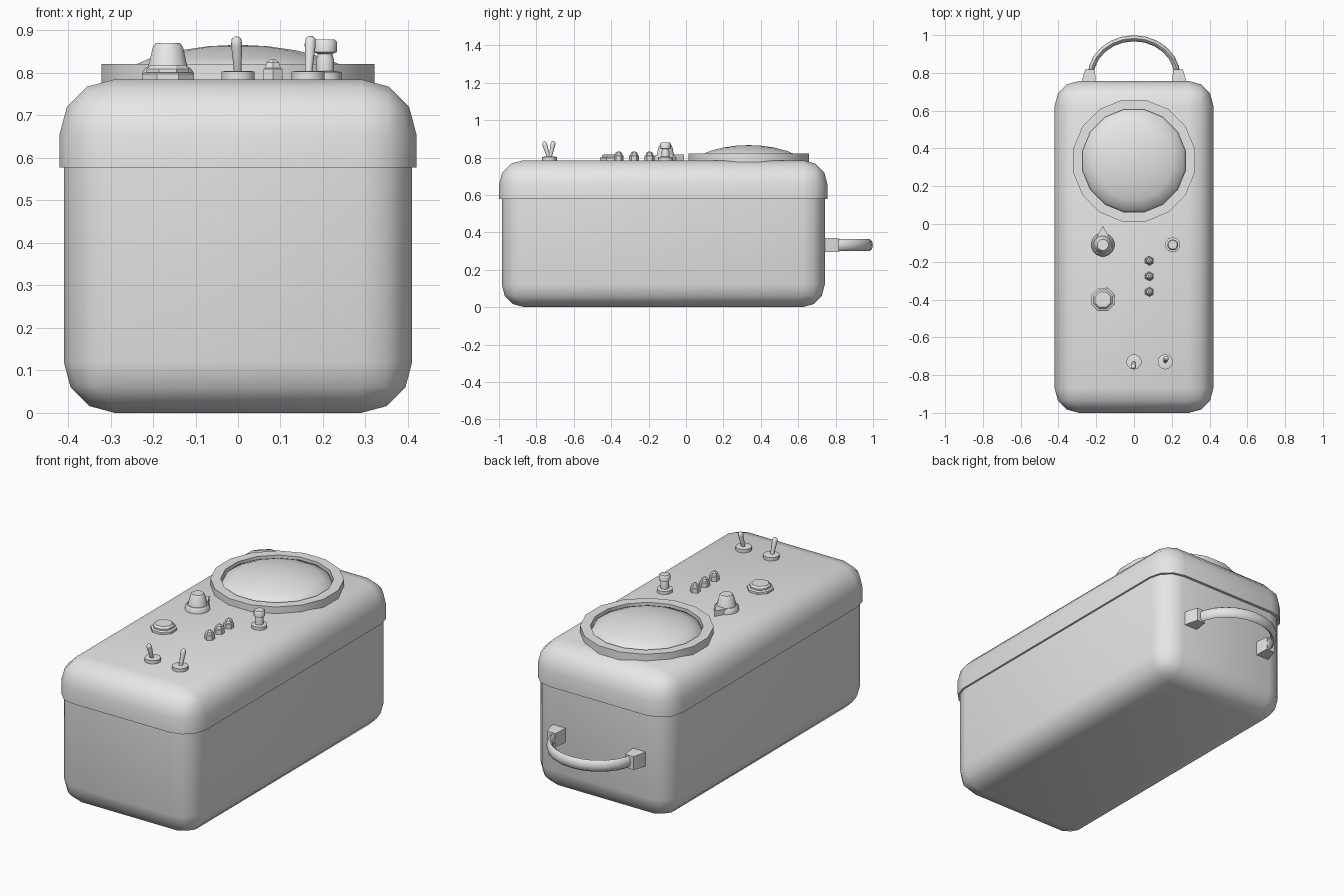
import bpy, bmesh
from math import pi, cos, sin, radians
from mathutils import Matrix, Vector

if "Cube" in bpy.data.objects:
    bpy.data.objects.remove(bpy.data.objects["Cube"], do_unlink=True)

grey = bpy.data.materials.new("plain grey")
grey.use_nodes = True
grey.diffuse_color = (0.8, 0.8, 0.8, 1)
grey.node_tree.nodes["Principled BSDF"].inputs["Base Color"].default_value = (0.8, 0.8, 0.8, 1)

TOP = 0.785  # height of the lid's top face


def finish(bm, name, angle=40):
    bmesh.ops.recalc_face_normals(bm, faces=bm.faces)
    mesh = bpy.data.meshes.new(name)
    bm.to_mesh(mesh)
    bm.free()
    mesh.materials.append(grey)
    ob = bpy.data.objects.new(name, mesh)
    bpy.context.collection.objects.link(ob)
    bpy.ops.object.select_all(action='DESELECT')
    ob.select_set(True)
    bpy.context.view_layer.objects.active = ob
    bpy.ops.object.shade_smooth_by_angle(angle=radians(angle))
    return ob


def rounded_box(name, lo, hi, radius, cut, keep_above):
    """Box with rounded edges, trimmed flat at height cut."""
    lo, hi = Vector(lo), Vector(hi)
    bm = bmesh.new()
    bmesh.ops.create_cube(bm, size=1)
    for v in bm.verts:
        v.co = Vector([(lo[i] + hi[i]) / 2 + v.co[i] * (hi[i] - lo[i]) for i in range(3)])
    bmesh.ops.bevel(bm, geom=bm.edges[:], offset=radius, segments=3, profile=0.5, affect='EDGES')
    res = bmesh.ops.bisect_plane(bm, geom=bm.verts[:] + bm.edges[:] + bm.faces[:],
                                 plane_co=(0, 0, cut), plane_no=(0, 0, 1),
                                 clear_inner=keep_above, clear_outer=not keep_above)
    rim = [e for e in res["geom_cut"] if isinstance(e, bmesh.types.BMEdge)]
    bmesh.ops.contextual_create(bm, geom=rim)
    return finish(bm, name)


def skin(bm, rings, closed=False):
    """Bridge equal rings of points, capping the ends unless closed."""
    loops = [[bm.verts.new(p) for p in ring] for ring in rings]
    n = len(loops[0])
    pairs = list(zip(loops, loops[1:])) + ([(loops[-1], loops[0])] if closed else [])
    for a, b in pairs:
        for i in range(n):
            bm.faces.new((a[i], a[(i + 1) % n], b[(i + 1) % n], b[i]))
    if not closed:
        bm.faces.new(loops[0])
        bm.faces.new(loops[-1])


def lathe(name, x, y, profile, sides, closed=False, tilt=None, z=TOP, angle=40):
    """Turn (radius, height) points about an upright or tilted axis."""
    bm = bmesh.new()
    skin(bm, [[(r * cos((i + .5) * 2 * pi / sides), r * sin((i + .5) * 2 * pi / sides), h)
               for i in range(sides)] for r, h in profile], closed)
    m = Matrix.Translation((x, y, z))
    if tilt:
        m = m @ Vector((0, 0, 1)).rotation_difference(Vector(tilt)).to_matrix().to_4x4()
    bm.transform(m)
    return finish(bm, name, angle)


# Case and overhanging lid
rounded_box("case", (-.41, -.985, 0), (.41, .742, .9), .12, .6, False)
rounded_box("lid", (-.42, -1, .2), (.42, .757, TOP), .13, .577, True)

# Round gauge: raised bezel with a shallow domed lens
lathe("gauge_bezel", 0, .335, [(.328, -.01), (.328, .036), (.277, .036), (.277, -.01)], 16, closed=True)
lathe("gauge_lens", 0, .335, [(.277, .005), (.265, .026), (.21, .05), (.14, .068),
                              (.07, .078), (.005, .081)], 16)

# Pointer knob
lathe("knob_base", -.165, -.11, [(.062, -.01), (.062, .016), (.053, .028)], 16)
lathe("knob_grip", -.165, -.11, [(.05, .02), (.037, .075), (.03, .085)], 12)
bm = bmesh.new()
skin(bm, [[(-.195, -.064, z), (-.135, -.064, z), (-.165, -.01, z)] for z in (TOP - .01, TOP + .03)])
finish(bm, "knob_pointer")

# Push button with an eight-sided flange
lathe("button_flange", -.165, -.4, [(.066, -.01), (.066, .012), (.06, .016)], 8, angle=30)
lathe("button_cap", -.165, -.4, [(.054, .01), (.054, .024), (.044, .034)], 8, angle=30)

# Pull knob
lathe("pull_knob", .205, -.11, [(.04, -.01), (.04, .017), (.022, .02), (.022, .045), (.018, .06),
                                (.029, .064), (.029, .088), (.024, .094)], 10)

# Row of indicator lamps
for i in range(3):
    lathe(f"lamp_{i + 1}", .082, -.195 - i * .0825,
          [(.026, -.01), (.026, .024), (.021, .027), (.017, .04), (.007, .047)], 6, angle=30)

# Toggle switches, tipped in opposite directions
for side, x, lean in (("right", 0, (-.04, -.3, 1)), ("left", .165, (.06, .22, 1))):
    lathe(f"{side}_switch_base", x, -.73, [(.04, -.01), (.04, .018), (.026, .02)], 14)
    lathe(f"{side}_switch_lever", x, -.73,
          [(.009, 0), (.010, .03), (.014, .085), (.012, .098), (.005, .104)], 8, tilt=lean, angle=50)

# Carrying handle on the back: flattened tube bent in an arch
bm = bmesh.new()
arch = []
for k in range(13):
    a = pi * k / 12
    out = Vector((cos(a), sin(a), 0))
    centre = Vector((.23 * cos(a), .78 + .203 * sin(a), .332))
    arch.append([centre + out * .016 * cos(t) + Vector((0, 0, .031 * sin(t)))
                 for t in (2 * pi * j / 8 for j in range(8))])
skin(bm, arch)
finish(bm, "handle_grip", 50)

# Tapered handle mounts
for side, s in (("left", 1), ("right", -1)):
    bm = bmesh.new()
    skin(bm, [[(s * x, y, z) for x, z in ((inner, .332 - h), (outer, .332 - h),
                                          (outer, .332 + h), (inner, .332 + h))]
              for y, inner, outer, h in ((.73, .203, .279, .038), (.765, .203, .275, .038),
                                         (.818, .208, .258, .036))])
    finish(bm, f"{side}_handle_mount", 20)
